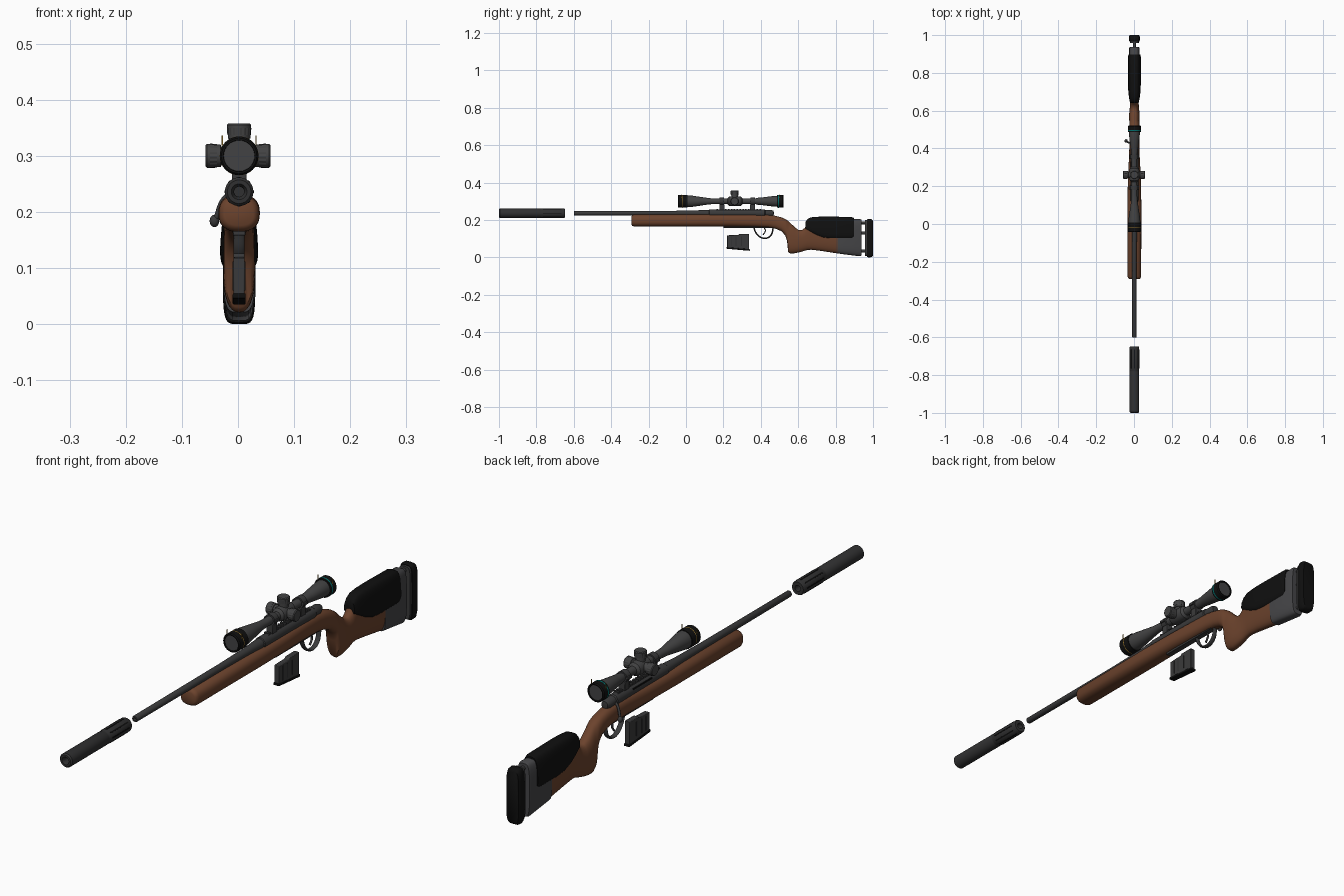
import bpy, bmesh, math
from math import sin, cos, pi, copysign

cube = bpy.data.objects.get("Cube")
if cube:
    bpy.data.objects.remove(cube, do_unlink=True)

CX = 0.002      # centre plane of the body
BORE = 0.236    # height of the barrel axis
SIGHT = 0.300   # height of the scope axis


def material(name, r, g, b):
    m = bpy.data.materials.new(name)
    m.use_nodes = True
    m.diffuse_color = (r, g, b, 1)
    node = m.node_tree.nodes["Principled BSDF"]
    node.inputs["Base Color"].default_value = (r, g, b, 1)
    node.inputs["Roughness"].default_value = 0.6
    return m


WOOD = material("brown wood", 0.15, 0.056, 0.026)
BLACK = material("black rubber", 0.005, 0.005, 0.005)
STEEL = material("dark steel", 0.042, 0.042, 0.043)
SCOPE = material("scope grey", 0.055, 0.055, 0.056)
GREY = material("plate grey", 0.06, 0.06, 0.064)
GUN = material("suppressor grey", 0.03, 0.03, 0.031)
TEAL = material("teal", 0.0, 0.16, 0.15)
GOLD = material("gold", 0.35, 0.2, 0.03)


def finish(name, bm, mat, angle=40):
    bmesh.ops.remove_doubles(bm, verts=bm.verts, dist=0.00001)
    bmesh.ops.recalc_face_normals(bm, faces=bm.faces)
    me = bpy.data.meshes.new(name)
    bm.to_mesh(me)
    bm.free()
    me.materials.append(mat)
    for p in me.polygons:
        p.use_smooth = True
    me.set_sharp_from_angle(angle=math.radians(angle))
    ob = bpy.data.objects.new(name, me)
    bpy.context.collection.objects.link(ob)
    return ob


def skin(bm, rings, caps=True):
    n = len(rings[0])
    for a, b in zip(rings, rings[1:]):
        for i in range(n):
            j = (i + 1) % n
            bm.faces.new((a[i], a[j], b[j], b[i]))
    if caps:
        bm.faces.new(rings[0])
        bm.faces.new(rings[-1])


def loft(name, rows, mat, power=2.5, taper=0.0, n=32):
    """Rounded sections along y; each row is y, bottom, top, half width."""
    bm = bmesh.new()
    rings = []
    for y, lo, hi, w in rows:
        ring = []
        for i in range(n):
            c, s = cos(2 * pi * i / n), sin(2 * pi * i / n)
            u = copysign(abs(c) ** (2 / power), c)
            v = copysign(abs(s) ** (2 / power), s)
            u *= 1 - taper * (v + 1) / 2
            ring.append(bm.verts.new((CX + w * u, y, (lo + hi) / 2 + v * (hi - lo) / 2)))
        rings.append(ring)
    skin(bm, rings)
    return finish(name, bm, mat, 50)


def lathe(name, profile, mat, centre, axis="y", n=32, knurl=0.0):
    """Turned part; the profile is position along the axis, radius."""
    bm = bmesh.new()
    cx, cy, cz = centre
    rings = []
    for t, r in profile:
        ring = []
        for i in range(n):
            k = r * (1 - knurl * (i // 2 % 2))
            a, b = k * cos(2 * pi * i / n), k * sin(2 * pi * i / n)
            p = {"x": (t, a, b), "y": (a, t, b), "z": (a, b, t)}[axis]
            ring.append(bm.verts.new((p[0] + cx, p[1] + cy, p[2] + cz)))
        rings.append(ring)
    skin(bm, rings)
    return finish(name, bm, mat, 35)


def prism(name, outline, half, mat, bevel=0.002, x=CX):
    """Side outline in y, z extruded across x."""
    bm = bmesh.new()
    skin(bm, [[bm.verts.new((x + s * half, y, z)) for y, z in outline] for s in (-1, 1)])
    ob = finish(name, bm, mat)
    if bevel:
        mod = ob.modifiers.new("soft edges", "BEVEL")
        mod.width, mod.segments = bevel, 2
    return ob


def block(name, y0, y1, z0, z1, half, mat, bevel=0.001, x=CX):
    return prism(name, [(y0, z0), (y1, z0), (y1, z1), (y0, z1)], half, mat, bevel, x)


def bent_bar(name, points, radius, mat, flat=1.0, x=CX):
    cu = bpy.data.curves.new(name, "CURVE")
    cu.dimensions = "3D"
    cu.bevel_depth, cu.bevel_resolution, cu.use_fill_caps = radius, 3, True
    sp = cu.splines.new("BEZIER")
    sp.bezier_points.add(len(points) - 1)
    for bp, co in zip(sp.bezier_points, points):
        bp.co = co
        bp.handle_left_type = bp.handle_right_type = "AUTO"
    cu.materials.append(mat)
    ob = bpy.data.objects.new(name, cu)
    ob.location.x, ob.scale.x = x, flat
    bpy.context.collection.objects.link(ob)
    return ob


# Wooden stock with fore-end, grip and butt
loft("stock", [
    (-.292, .176, .218, .026), (-.288, .169, .225, .032), (-.278, .165, .229, .036),
    (.1, .165, .231, .037), (.25, .165, .231, .034), (.36, .163, .231, .028),
    (.44, .160, .229, .026), (.48, .153, .222, .026), (.51, .140, .214, .026),
    (.53, .118, .205, .027), (.54, .09, .199, .027), (.546, .03, .195, .027),
    (.556, .021, .186, .028), (.58, .022, .163, .028), (.6, .026, .147, .026),
    (.62, .031, .145, .024), (.635, .036, .158, .023), (.65, .04, .185, .023),
    (.67, .041, .205, .024), (.72, .035, .208, .027), (.812, .021, .205, .028)], WOOD)

# Adjustable butt: grey end, cheek pad, rods and recoil pad
loft("butt_end", [(.81, .021, .2, .028), (.928, .006, .206, .028),
                  (.937, .009, .202, .025)], GREY, 4)
loft("cheek_pad", [
    (.64, .15, .192, .024), (.65, .142, .205, .027), (.668, .131, .214, .031),
    (.70, .113, .217, .035), (.735, .1, .218, .037), (.78, .095, .218, .037),
    (.885, .095, .216, .037), (.897, .1, .211, .034)], BLACK, 3.6, 0.25)
for z in (.185, .13, .035):
    lathe("butt_rod", [(.92, .008), (.972, .008)], STEEL, (CX, 0, z), n=16)
loft("butt_plate", [(.958, .008, .2, .024), (.968, .008, .2, .024)], STEEL, 5)
loft("recoil_pad", [(.967, .003, .202, .027), (.975, 0, .206, .029),
                    (.992, .001, .204, .029), (1.0, .008, .197, .025)], BLACK, 5)

# Barrel with bored muzzle, receiver and bolt
lathe("barrel", [(-.585, .0), (-.585, .005), (-.6, .005), (-.6, .01), (-.597, .0115),
                 (-.1, .0125), (.05, .015), (.1, .018), (.14, .019)], STEEL, (CX, 0, BORE))
lathe("receiver", [(.12, .017), (.125, .021), (.42, .021), (.424, .018), (.455, .018),
                   (.468, .013), (.47, 0)], STEEL, (CX, 0, BORE))
block("ejection_port", .22, .33, .234, .248, .003, BLACK, 0, CX - .017)
bent_bar("bolt_handle", [(-.012, .425, .236), (-.028, .43, .222), (-.041, .437, .19)],
         .0045, STEEL)
bpy.ops.mesh.primitive_uv_sphere_add(segments=20, ring_count=12, radius=.0095,
                                     location=(-.042, .44, .184))
knob = bpy.context.object
knob.name = "bolt_knob"
knob.scale = (.9, 1, 1.15)
knob.data.materials.append(STEEL)
bpy.ops.object.shade_smooth()

# Detached suppressor, bored through, with slots near the rear
lathe("suppressor", [(-.94, 0), (-.94, .009), (-.99, .009), (-1.0, .014), (-1.0, .021),
                     (-.995, .0255), (-.785, .0255), (-.782, .0245), (-.776, .0245),
                     (-.773, .0255), (-.653, .0255), (-.648, .023), (-.648, .011),
                     (-.70, .011), (-.70, 0)], GUN, (CX, 0, BORE))
for i in range(8):
    a = 2 * pi * i / 8
    slot = block("suppressor_slot", -.765, -.665, -.0025, .0025, .001, BLACK, 0, 0)
    slot.rotation_euler.y = -a
    slot.location = (CX + .0252 * cos(a), 0, BORE + .0252 * sin(a))

# Bottom metal, trigger guard and trigger
block("floor_plate", .2, .475, .158, .168, .011, STEEL)
bent_bar("trigger_guard", [(0, .362, .162), (0, .375, .13), (0, .4, .107), (0, .43, .103),
                           (0, .455, .12), (0, .466, .158)], .0042, STEEL, 2.3)
bent_bar("trigger", [(0, .415, .165), (0, .424, .142), (0, .412, .12)], .003, STEEL, 1.4)

# Detached magazine
prism("magazine", [(.22, .052), (.338, .042), (.338, .126), (.285, .126), (.28, .12),
                   (.22, .118)], .010, STEEL)
prism("magazine_base", [(.217, .046), (.341, .035), (.341, .044), (.217, .055)], .0115, BLACK)
for s in (-1, 1):
    for y in (.24, .265, .295):
        block("magazine_rib", y, y + .004, .06, .112, .0012, GUN, 0, CX + s * .0102)

# Scope rail with cross teeth and two ring mounts
block("scope_rail", .16, .405, .246, .256, .010, STEEL)
for i in range(16):
    y = .164 + i * .0152
    block("rail_tooth", y, y + .008, .255, .260, .011, STEEL, 0)
for y in (.192, .356):
    block("mount_foot", y - .014, y + .014, .252, .284, .013, STEEL, .002)
    lathe("mount_ring", [(-.012, .014), (-.012, .0205), (.012, .0205), (.012, .014)], STEEL,
          (CX, y, SIGHT))
    for s in (-1, 1):
        block("ring_clamp", y - .011, y + .011, SIGHT - .005, SIGHT + .005, .004, STEEL,
              .001, CX + s * .021)

# Scope tube, end caps and lenses
lathe("scope_tube", [(-.03, .031), (.0, .032), (.03, .0305), (.08, .023), (.125, .0165),
                     (.15, .015), (.222, .015), (.23, .024), (.24, .026), (.285, .026),
                     (.295, .024), (.303, .015), (.37, .015), (.385, .019), (.4, .019),
                     (.405, .0205), (.45, .026), (.475, .029), (.5, .029)], SCOPE,
      (CX, 0, SIGHT))
for name, y, d, length, r in (("front_cap", -.043, 1, .052, .0345),
                              ("rear_cap", .521, -1, .034, .0345)):
    lathe(name, [(y + d * .008, .027), (y, .028), (y, r - .003), (y + d * .004, r),
                 (y + d * length, r), (y + d * length, .027)], BLACK, (CX, 0, SIGHT))
    lathe(name + "_lens", [(y + d * .004, 0), (y + d * .004, .0282), (y + d * .012, .0282)],
          SCOPE, (CX, 0, SIGHT))
    for s in (-1, 1):
        block(name + "_pin", y + d * .018, y + d * .021, .318, .336, .001, GOLD, 0, CX + s * .03)
lathe("gold_ring", [(-.018, .03), (-.018, .0347), (-.015, .0347), (-.015, .03)], GOLD,
      (CX, 0, SIGHT))
lathe("teal_ring", [(.492, .03), (.492, .0348), (.497, .0348), (.497, .03)], TEAL,
      (CX, 0, SIGHT))

# Three adjustment turrets with knurled knobs
for name, axis, d in (("top_turret", "z", 1), ("left_turret", "x", 1), ("right_turret", "x", -1)):
    centre = (CX * (axis == "z"), .26, SIGHT)
    lathe(name + "_stem", [(d * .01, .017), (d * .037, .017)], SCOPE, centre, axis)
    lathe(name + "_collar", [(d * .03, .018), (d * .031, .020), (d * .037, .020)], SCOPE,
          centre, axis)
    lathe(name + "_knob", [(d * .037, .021), (d * .05, .0218)], SCOPE, centre, axis, 64, .05)
    lathe(name + "_cap", [(d * .05, .0215), (d * .055, .0215), (d * .058, .019)], SCOPE,
          centre, axis)
